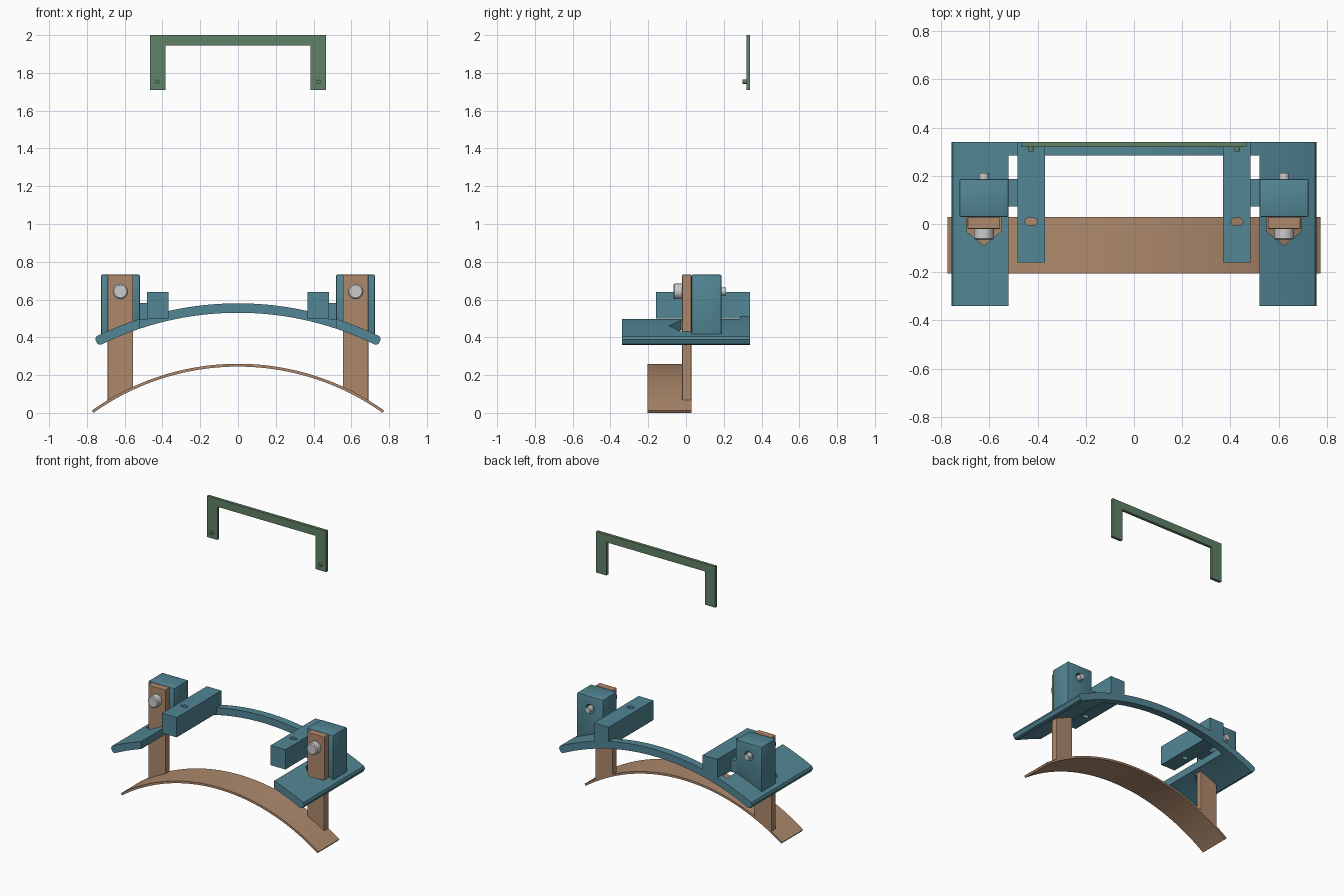
import bpy, bmesh, math
from mathutils import Matrix

if "Cube" in bpy.data.objects:
    bpy.data.objects.remove(bpy.data.objects["Cube"])


def material(name, rgb):
    m = bpy.data.materials.new(name)
    m.diffuse_color = (*rgb, 1)
    m.use_nodes = True
    m.node_tree.nodes["Principled BSDF"].inputs["Base Color"].default_value = m.diffuse_color
    return m


TEAL = material("teal", (0.085, 0.24, 0.30))
BROWN = material("brown", (0.42, 0.25, 0.15))
GREEN = material("green", (0.12, 0.22, 0.14))


def finish(name, bm, mat=None, bevel=0):
    bmesh.ops.recalc_face_normals(bm, faces=bm.faces)
    me = bpy.data.meshes.new(name)
    bm.to_mesh(me)
    bm.free()
    ob = bpy.data.objects.new(name, me)
    bpy.context.collection.objects.link(ob)
    if mat:
        me.materials.append(mat)
    if bevel:
        mod = ob.modifiers.new("bevel", 'BEVEL')
        mod.width, mod.segments = bevel, 2
        apply(ob, mod)
    return ob


def apply(ob, mod):
    bpy.ops.object.select_all(action='DESELECT')
    bpy.context.view_layer.objects.active = ob
    ob.select_set(True)
    bpy.ops.object.modifier_apply(modifier=mod.name)


def smooth(ob):
    bpy.ops.object.select_all(action='DESELECT')
    bpy.context.view_layer.objects.active = ob
    ob.select_set(True)
    bpy.ops.object.shade_smooth_by_angle(angle=math.radians(30))


def prism(name, pts, lo, hi, mat=None, bevel=0, vertical=False):
    """Extrude an (x, z) outline along y, or an (x, y) outline along z."""
    bm = bmesh.new()
    rings = [[bm.verts.new((a, b, t) if vertical else (a, t, b)) for a, b in pts] for t in (lo, hi)]
    n = len(pts)
    bm.faces.new(rings[0])
    bm.faces.new(rings[1])
    for i in range(n):
        j = (i + 1) % n
        bm.faces.new((rings[0][i], rings[0][j], rings[1][j], rings[1][i]))
    return finish(name, bm, mat, bevel)


def box(name, x0, x1, y0, y1, z0, z1, mat=None, bevel=0):
    return prism(name, [(x0, z0), (x1, z0), (x1, z1), (x0, z1)], y0, y1, mat, bevel)


def cylinder(bm, r, r2, x, z, y0, y1, segs=32):
    rot = Matrix.Rotation(math.pi / 2, 4, 'X')
    bmesh.ops.create_cone(bm, cap_ends=True, segments=segs, radius1=r, radius2=r2, depth=y1 - y0,
                          matrix=Matrix.Translation((x, (y0 + y1) / 2, z)) @ rot)


def cut(ob, cutter):
    mod = ob.modifiers.new("cut", 'BOOLEAN')
    mod.operation, mod.object, mod.solver = 'DIFFERENCE', cutter, 'EXACT'
    apply(ob, mod)
    bpy.data.objects.remove(cutter)


def arc(r, zc, a, n=48):
    return [(r * math.sin(t), zc + r * math.cos(t)) for t in (-a + 2 * a * i / n for i in range(n + 1))]


def on_arc(r, zc, x):
    return zc + math.sqrt(r * r - x * x)


# Lower curved band
ZB = -1.073
a = math.acos(1.073 / 1.318)
smooth(prism("lower_band", arc(1.333, ZB, a) + arc(1.318, ZB, a)[::-1], -0.205, 0.028, BROWN))

# Upper curved plate, with softened ends, cut to a U in plan
ZP = -1.115
a = math.radians(26.7)
e = a - 0.008
profile = (arc(1.695, ZP, e) + [arc(r, ZP, a)[-1] for r in (1.683, 1.657)]
           + arc(1.645, ZP, e)[::-1] + [arc(r, ZP, a)[0] for r in (1.657, 1.683)])
plate = prism("upper_plate", profile, -0.34, 0.34, TEAL)
cut(plate, box("plate_cutter", -0.52, 0.52, -0.5, 0.285, 0, 1))

for s, side in ((-1, "left"), (1, "right")):
    # Pointed slot for the post
    slot = [(s * x, y) for x, y in ((0.55, 0.03), (0.695, 0.03), (0.695, -0.03), (0.6225, -0.09), (0.55, -0.03))]
    cut(plate, prism("slot_cutter", slot, 0.2, 0.8, vertical=True))

    # Post rising from the band
    pts = [(s * x, z) for x, z in ((0.555, on_arc(1.325, ZB, 0.555)), (0.69, on_arc(1.325, ZB, 0.69)),
                                   (0.69, 0.732), (0.555, 0.732))]
    prism(side + "_post", pts, -0.02, 0.028, BROWN, 0.004)

    # Block behind the post, bored for the bolt
    pts = [(s * x, z) for x, z in ((0.52, on_arc(1.68, ZP, 0.52)), (0.724, on_arc(1.68, ZP, 0.724)),
                                   (0.724, 0.732), (0.52, 0.732))]
    block = prism(side + "_block", pts, 0.03, 0.187, TEAL, 0.006)
    bm = bmesh.new()
    cylinder(bm, 0.032, 0.032, s * 0.6225, 0.643, 0.0, 0.3)
    cut(block, finish("bore_cutter", bm))
    smooth(block)

    # Bolt
    bm = bmesh.new()
    cylinder(bm, 0.041, 0.041, s * 0.6225, 0.643, -0.06, -0.02)
    cylinder(bm, 0.041, 0.034, s * 0.6225, 0.643, -0.067, -0.06)
    cylinder(bm, 0.021, 0.021, s * 0.6225, 0.643, -0.02, 0.212)
    smooth(finish(side + "_bolt", bm))

    # Arm with an oval peg hole, and its link to the block
    xs = sorted((s * 0.368, s * 0.483))
    arm = box(side + "_arm", *xs, -0.16, 0.34, 0.50, 0.64, TEAL)
    oval = [(s * 0.427 + 0.025 * math.cos(t), 0.01 + 0.017 * math.sin(t))
            for t in (math.tau * i / 32 for i in range(32))]
    cut(arm, prism("hole_cutter", oval, 0.4, 0.8, vertical=True))
    smooth(arm)
    xs = sorted((s * 0.48, s * 0.53))
    box(side + "_link", *xs, 0.073, 0.187, 0.495, 0.582, TEAL)

    # Peg on the raised frame
    bm = bmesh.new()
    cylinder(bm, 0.011, 0.011, s * 0.427, 1.753, 0.30, 0.322, 24)
    smooth(finish(side + "_frame_peg", bm, GREEN))
smooth(plate)

# Raised U frame
prism("raised_frame", [(-0.467, 1.71), (-0.385, 1.71), (-0.385, 1.945), (0.385, 1.945), (0.385, 1.71),
                       (0.467, 1.71), (0.467, 2.0), (-0.467, 2.0)], 0.319, 0.34, GREEN)
